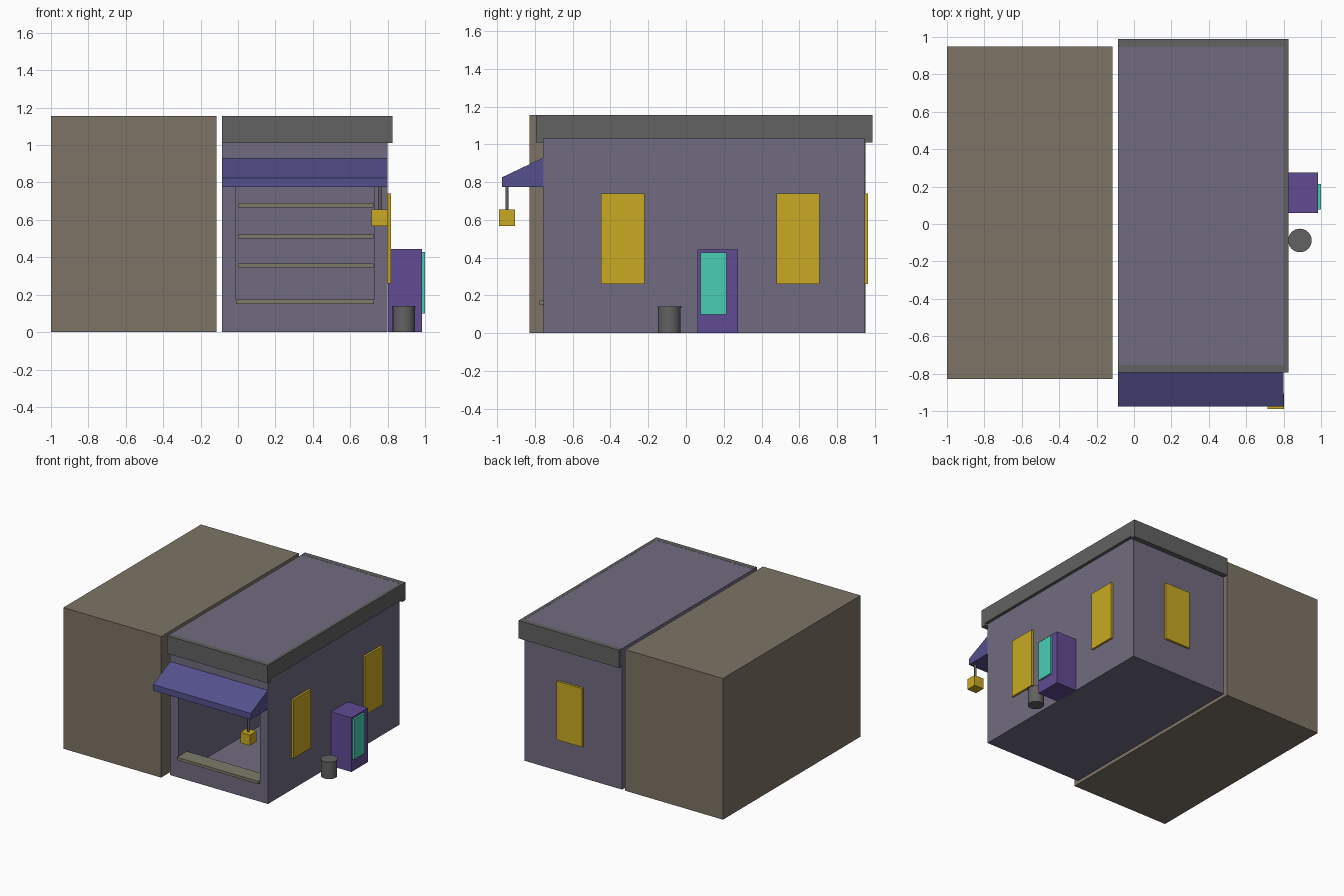
import bpy, bmesh

if "Cube" in bpy.data.objects:
    bpy.data.objects.remove(bpy.data.objects["Cube"])


def material(name, rgb):
    m = bpy.data.materials.new(name)
    m.diffuse_color = [(c / 255) ** 2.2 for c in rgb] + [1]
    m.use_nodes = True
    m.node_tree.nodes["Principled BSDF"].inputs["Base Color"].default_value = m.diffuse_color
    return m


WALL = material("plum_plaster", (112, 107, 127))
TRIM = material("dark_trim", (97, 98, 97))
STONE = material("neighbour_stone", (124, 115, 101))
GLOW = material("warm_glass", (200, 168, 40))
CLOTH = material("awning_cloth", (85, 82, 140))
MACHINE = material("machine_purple", (97, 76, 146))
SCREEN = material("teal_screen", (75, 205, 178))
SHELF = material("shelf_wood", (122, 122, 106))


def finish(name, bm, mat):
    bmesh.ops.recalc_face_normals(bm, faces=bm.faces)
    me = bpy.data.meshes.new(name)
    bm.to_mesh(me)
    bm.free()
    ob = bpy.data.objects.new(name, me)
    bpy.context.collection.objects.link(ob)
    if mat:
        me.materials.append(mat)
    return ob


def prism(name, profile, x0, x1, mat):
    """Extrude a (y, z) profile along x."""
    bm = bmesh.new()
    f = bm.faces.new([bm.verts.new((x0, y, z)) for y, z in profile])
    r = bmesh.ops.extrude_face_region(bm, geom=[f])
    verts = [v for v in r["geom"] if isinstance(v, bmesh.types.BMVert)]
    bmesh.ops.translate(bm, verts=verts, vec=(x1 - x0, 0, 0))
    return finish(name, bm, mat)


def box(name, x, y, z, mat):
    return prism(name, [(y[0], z[0]), (y[1], z[0]), (y[1], z[1]), (y[0], z[1])], x[0], x[1], mat)


def cylinder(name, centre, radius, z0, z1, mat, sides=24):
    bm = bmesh.new()
    bmesh.ops.create_cone(bm, cap_ends=True, segments=sides, radius1=radius, radius2=radius, depth=z1 - z0)
    bmesh.ops.translate(bm, verts=bm.verts, vec=(*centre, (z0 + z1) / 2))
    ob = finish(name, bm, mat)
    for p in ob.data.polygons:
        p.use_smooth = len(p.vertices) == 4
    return ob


def cut(target, cutter):
    mod = target.modifiers.new("cut", "BOOLEAN")
    mod.operation = "DIFFERENCE"
    mod.solver = "EXACT"
    mod.object = cutter
    cutter.hide_render = True
    cutter.hide_viewport = True


# neighbouring building
box("neighbour_building", (-1, -0.115), (-0.83, 0.95), (0, 1.155), STONE)

# shop shell: hollow room with a wide serving opening at the front
shop = box("shop_walls", (-0.085, 0.8), (-0.755, 0.947), (0, 1.155), WALL)
cut(shop, box("room_cutter", (-0.012, 0.728), (-0.69, 0.875), (0.02, 1.08), None))
cut(shop, box("opening_cutter", (-0.01, 0.726), (-0.9, -0.6), (0.15, 0.85), None))

# cornice on three sides
box("cornice_front", (-0.085, 0.825), (-0.795, -0.754), (1.01, 1.156), TRIM)
box("cornice_back", (-0.085, 0.825), (0.946, 0.988), (1.01, 1.156), TRIM)
box("cornice_right", (0.799, 0.825), (-0.754, 0.946), (1.03, 1.156), TRIM)

# counter and shelves on the back wall
box("counter", (-0.01, 0.726), (-0.775, -0.645), (0.15, 0.173), SHELF)
for i, z in enumerate((0.345, 0.5, 0.667)):
    box(f"shelf_{i + 1}", (0, 0.724), (0.74, 0.876), (z, z + 0.022), SHELF)

# awning
prism("awning", [(-0.754, 0.93), (-0.975, 0.825), (-0.975, 0.775), (-0.754, 0.775)], -0.085, 0.799, CLOTH)

# hanging lantern
cylinder("lantern_rod", (0.758, -0.948), 0.009, 0.65, 0.79, TRIM, 12)
box("lantern", (0.715, 0.801), (-0.99, -0.905), (0.567, 0.655), GLOW)

# windows
for i, y in enumerate((-0.45, 0.478)):
    box(f"side_window_{i + 1}", (0.79, 0.817), (y, y + 0.23), (0.26, 0.74), GLOW)
box("back_window", (0.265, 0.495), (0.94, 0.965), (0.26, 0.74), GLOW)

# vending machine and bin
box("vending_machine", (0.801, 0.985), (0.06, 0.275), (0, 0.443), MACHINE)
box("vending_screen", (0.98, 1.0), (0.077, 0.215), (0.1, 0.428), SCREEN)
cylinder("rubbish_bin", (0.887, -0.088), 0.06, 0, 0.132, TRIM)
cylinder("bin_lid", (0.887, -0.088), 0.063, 0.132, 0.14, TRIM)
